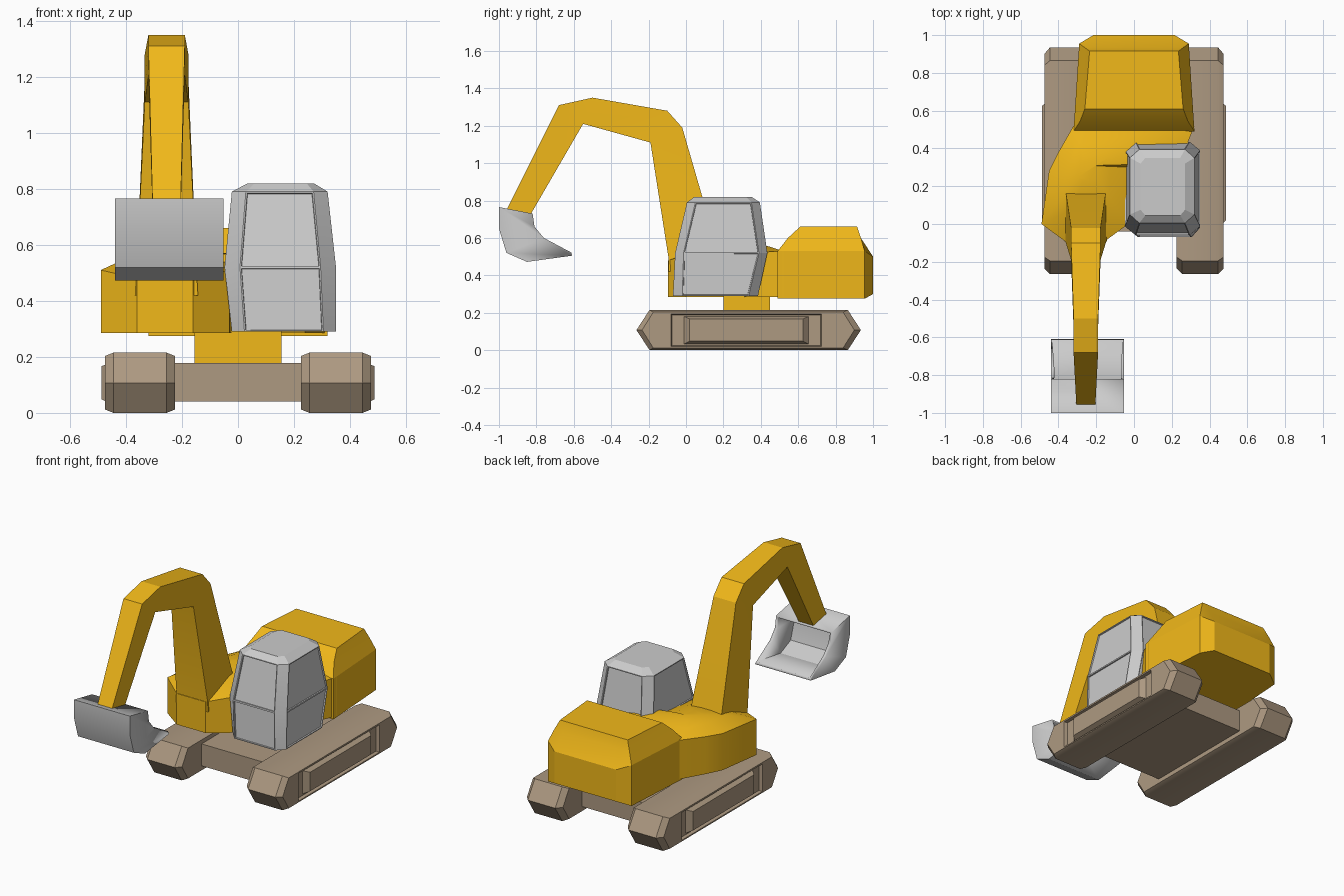
import bpy, bmesh

if "Cube" in bpy.data.objects:
    bpy.data.objects.remove(bpy.data.objects["Cube"])


def material(name, rgb):
    m = bpy.data.materials.new(name)
    m.diffuse_color = (*rgb, 1)
    m.use_nodes = True
    m.node_tree.nodes["Principled BSDF"].inputs["Base Color"].default_value = m.diffuse_color
    return m


YELLOW = material("yellow_paint", (0.88, 0.48, 0.01))
TAN = material("track_tan", (0.42, 0.32, 0.22))


def finish(name, bm, mat=None, angle=0.5):
    bmesh.ops.remove_doubles(bm, verts=bm.verts, dist=1e-4)
    bmesh.ops.recalc_face_normals(bm, faces=bm.faces)
    me = bpy.data.meshes.new(name)
    bm.to_mesh(me)
    bm.free()
    ob = bpy.data.objects.new(name, me)
    bpy.context.collection.objects.link(ob)
    if mat:
        me.materials.append(mat)
    bpy.ops.object.select_all(action='DESELECT')
    bpy.context.view_layer.objects.active = ob
    ob.select_set(True)
    bpy.ops.object.shade_smooth_by_angle(angle=angle)
    return ob


def loft(rings):
    """Skin equal-length rings of points and cap both ends."""
    bm = bmesh.new()
    vs = [[bm.verts.new(p) for p in r] for r in rings]
    n = len(rings[0])
    for a, b in zip(vs, vs[1:]):
        for i in range(n):
            j = (i + 1) % n
            bm.faces.new((a[i], a[j], b[j], b[i]))
    bm.faces.new(vs[0])
    bm.faces.new(vs[-1])
    return bm


def box(name, x0, x1, y0, y1, z0, z1, mat):
    ring = [(x0, y0), (x1, y0), (x1, y1), (x0, y1)]
    return finish(name, loft([[(x, y, z) for x, y in ring] for z in (z0, z1)]), mat)


# Tracks: hexagonal side profile, bevelled rims, recessed side with raised panel
def hexagon(x, y0, y1, z0, z1, nose=0.0):
    zm = (z0 + z1) / 2
    return [(x, y0, zm), (x, y0 + nose, z1), (x, y1 - nose, z1),
            (x, y1, zm), (x, y1 - nose, z0), (x, y0 + nose, z0)]


tracks = finish("tracks", loft([
    hexagon(0.225, -0.235, 0.90, 0.012, 0.203, 0.06),
    hexagon(0.255, -0.265, 0.935, 0.0, 0.215, 0.07),
    hexagon(0.445, -0.265, 0.935, 0.0, 0.215, 0.07),
    hexagon(0.475, -0.235, 0.90, 0.012, 0.203, 0.06),
    hexagon(0.475, -0.08, 0.725, 0.02, 0.193),
    hexagon(0.455, -0.075, 0.72, 0.024, 0.189),
    hexagon(0.455, -0.01, 0.655, 0.033, 0.18),
    hexagon(0.487, 0.02, 0.625, 0.048, 0.167)]), TAN)
tracks.modifiers.new("mirror", 'MIRROR')

# Undercarriage and swing pedestal
box("undercarriage", -0.24, 0.24, -0.04, 0.71, 0.04, 0.178, TAN)
box("swing_pedestal", -0.155, 0.155, 0.2, 0.45, 0.17, 0.3, YELLOW)


# Rear engine housing: stacked rings with a chamfered tail
def house_ring(z, zr, fx, fy, sx, sy, rx, ry):
    half = [(fx, fy, z), (sx, sy, z), (rx, ry, zr)]
    return half + [(-x, y, zz) for x, y, zz in reversed(half)]


finish("engine_housing", loft([
    house_ring(0.275, 0.30, 0.32, 0.49, 0.29, 0.955, 0.215, 1.0),
    house_ring(0.53, 0.50, 0.32, 0.49, 0.29, 0.955, 0.215, 1.0),
    house_ring(0.60, 0.60, 0.285, 0.545, 0.262, 0.935, 0.2, 0.935),
    house_ring(0.66, 0.66, 0.26, 0.61, 0.235, 0.915, 0.19, 0.915)]), YELLOW, 0.3)

# Front deck with a soft hump behind the boom
rim = [(-0.32, 0.52, 0.53), (-0.4, 0.38, 0.52), (-0.45, 0.28, 0.515), (-0.49, 0.0, 0.51),
       (-0.36, -0.095, 0.48), (-0.16, -0.095, 0.48), (-0.03, 0.0, 0.51),
       (-0.02, 0.3, 0.53), (0.24, 0.32, 0.52), (0.32, 0.52, 0.53)]
cx, cy = -0.25, 0.31


def deck_ring(s, z):
    return [(cx + (x - cx) * s, cy + (y - cy) * s, z) for x, y, _ in rim]


finish("front_deck", loft([deck_ring(1, 0.285), rim, deck_ring(0.55, 0.56),
                           deck_ring(0.2, 0.58)]), YELLOW, 0.6)


# Cab: chamfered octagon rings, windows inset into the four main sides
def cab_ring(z, x0, x1, y0, y1, cx, cy):
    return [(x0 + cx, y0, z), (x1 - cx, y0, z), (x1, y0 + cy, z), (x1, y1 - cy, z),
            (x1 - cx, y1, z), (x0 + cx, y1, z), (x0, y1 - cy, z), (x0, y0 + cy, z)]


bm = loft([
    cab_ring(0.29, -0.022, 0.35, -0.07, 0.385, 0.045, 0.05),
    cab_ring(0.52, -0.048, 0.35, -0.058, 0.435, 0.055, 0.045),
    cab_ring(0.79, -0.022, 0.32, 0.005, 0.395, 0.05, 0.045),
    cab_ring(0.82, 0.035, 0.27, 0.045, 0.35, 0.025, 0.03)])
bm.normal_update()
panes = [f for f in bm.faces if abs(f.normal.z) < 0.4 and f.calc_area() > 0.04]
bmesh.ops.recalc_face_normals(bm, faces=bm.faces)
bmesh.ops.inset_individual(bm, faces=panes, thickness=0.007, depth=0)
bmesh.ops.inset_individual(bm, faces=panes, thickness=0.002, depth=-0.008)
finish("cab", bm, None, 0.3)

# Boom and stick: (outer y, z), (inner y, z), half width
bx = -0.255
sections = [((0.2, 0.42), (-0.093, 0.42), 0.112),
            ((0.18, 0.5), (-0.093, 0.49), 0.108),
            ((-0.02, 1.19), (-0.19, 1.11), 0.078),
            ((-0.1, 1.28), (-0.19, 1.11), 0.078),
            ((-0.5, 1.35), (-0.55, 1.21), 0.065),
            ((-0.68, 1.31), (-0.55, 1.21), 0.065),
            ((-0.965, 0.74), (-0.84, 0.71), 0.05)]
bm = loft([[(bx - w, *o), (bx + w, *o), (bx + w, *i), (bx - w, *i)]
           for o, i, w in sections])
bmesh.ops.dissolve_degenerate(bm, dist=1e-4, edges=bm.edges)
finish("boom_and_stick", bm, YELLOW, 0.2)

# Bucket: side plates plus back wall, left open towards the machine
profile = [(-0.82, 0.73), (-1.0, 0.765), (-1.0, 0.65), (-0.96, 0.52), (-0.85, 0.472),
           (-0.61, 0.505), (-0.76, 0.60), (-0.81, 0.66)]
bm = bmesh.new()
left, right = [[bm.verts.new((x, y, z)) for y, z in profile] for x in (-0.44, -0.052)]
bm.faces.new(left)
bm.faces.new(right[::-1])
for i in range(5):
    bm.faces.new((left[i], right[i], right[i + 1], left[i + 1]))
# orient the open shell outwards before thickening
bmesh.ops.recalc_face_normals(bm, faces=bm.faces)
bucket = finish("bucket", bm, None, 0.3)
if bucket.data.polygons[0].normal.x > 0:
    bucket.data.flip_normals()
wall = bucket.modifiers.new("wall", 'SOLIDIFY')
wall.thickness = 0.018
wall.offset = -1
